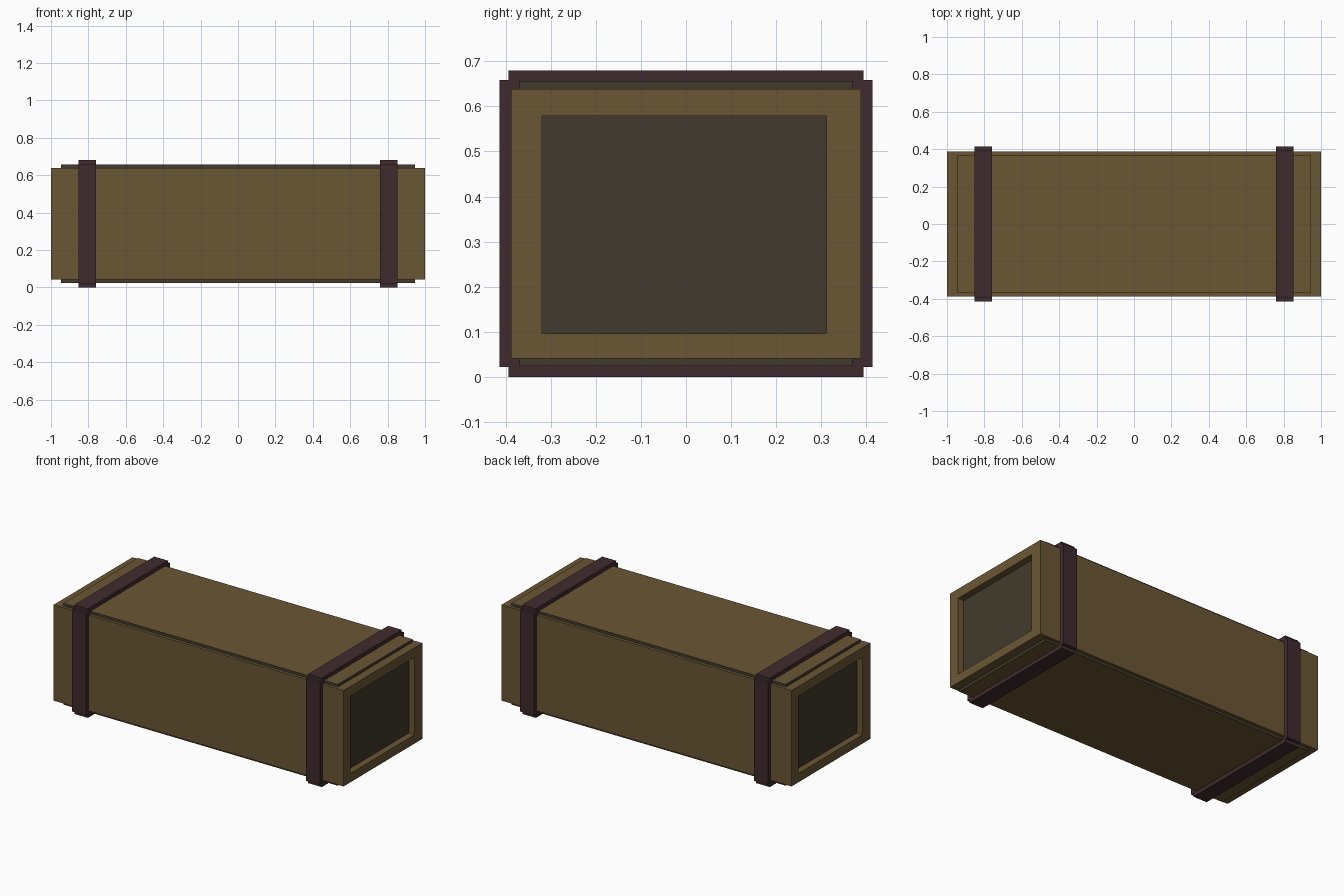
import bpy, bmesh
from mathutils import Vector

if "Cube" in bpy.data.objects:
    bpy.data.objects.remove(bpy.data.objects["Cube"])


def material(name, rgb):
    m = bpy.data.materials.new(name)
    m.diffuse_color = (*rgb, 1.0)
    m.use_nodes = True
    m.node_tree.nodes["Principled BSDF"].inputs["Base Color"].default_value = m.diffuse_color
    return m


WOOD = material("olive brown", (0.147, 0.095, 0.034))
DARK = material("dark recess", (0.054, 0.042, 0.026))
STRAP = material("maroon strap", (0.051, 0.024, 0.027))


def box_mesh(lo, hi):
    bm = bmesh.new()
    bmesh.ops.create_cube(bm, size=1)
    lo, hi = Vector(lo), Vector(hi)
    for v in bm.verts:
        v.co = Vector([hi[i] if v.co[i] > 0 else lo[i] for i in range(3)])
    return bm


def finish(bm, name, mats):
    bm.normal_update()
    mesh = bpy.data.meshes.new(name)
    bm.to_mesh(mesh)
    bm.free()
    for m in mats:
        mesh.materials.append(m)
    ob = bpy.data.objects.new(name, mesh)
    bpy.context.collection.objects.link(ob)
    return ob


# Crate body with a recessed dark panel in each end
bm = box_mesh((-1, -0.388, 0.041), (1, 0.388, 0.639))
bm.normal_update()
for face in [f for f in bm.faces if abs(f.normal.x) > 0.9]:
    s = 1 if face.normal.x > 0 else -1
    bmesh.ops.inset_individual(bm, faces=[face], thickness=0.06)
    for v in face.verts:
        side = 1 if v.co.y > 0 else -1
        v.co.y = side * 0.316 - s * 0.004
        v.co.z = 0.579 if v.co.z > 0.34 else 0.096
    inner = bmesh.ops.extrude_discrete_faces(bm, faces=[face])["faces"][0]
    for v in inner.verts:
        v.co.x -= s * 0.04
    inner.material_index = 1
finish(bm, "crate_body", [WOOD, DARK])

# Raised top and bottom panels with dark edges
for name, z0, z1 in (("bottom_panel", 0.024, 0.041), ("top_panel", 0.639, 0.656)):
    bm = box_mesh((-0.947, -0.369, z0), (0.947, 0.369, z1))
    bm.normal_update()
    for f in bm.faces:
        f.material_index = 0 if abs(f.normal.z) > 0.9 else 1
    finish(bm, name, [WOOD, DARK])

# Straps: four bars wrapped around the crate near each end
for side, cx in (("left", -0.807), ("right", 0.807)):
    x0, x1 = cx - 0.047, cx + 0.047
    bars = {
        "front": ((x0, -0.414, 0.022), (x1, -0.388, 0.658)),
        "back": ((x0, 0.388, 0.022), (x1, 0.414, 0.658)),
        "bottom": ((x0, -0.394, 0.0), (x1, 0.394, 0.041)),
        "top": ((x0, -0.394, 0.639), (x1, 0.394, 0.68)),
    }
    for part, (lo, hi) in bars.items():
        finish(box_mesh(lo, hi), f"{side}_strap_{part}", [STRAP])
